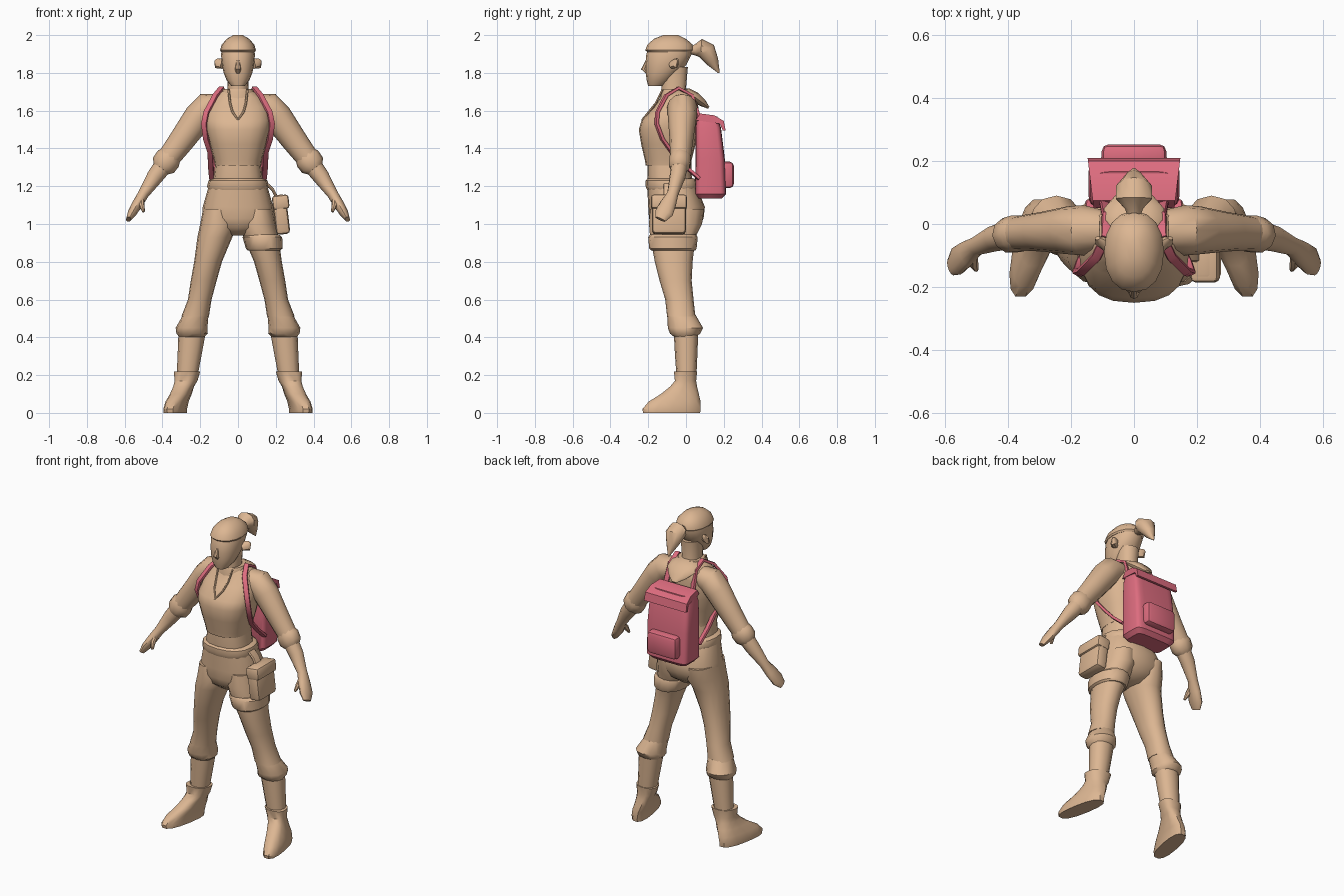
import bpy
import bmesh
import math
from mathutils import Matrix, Vector

start = bpy.data.objects.get("Cube")
if start:
    bpy.data.objects.remove(start, do_unlink=True)


def make_material(name, rgb):
    mat = bpy.data.materials.new(name)
    mat.use_nodes = True
    mat.diffuse_color = (*rgb, 1)
    mat.node_tree.nodes["Principled BSDF"].inputs["Base Color"].default_value = (*rgb, 1)
    return mat


TAN = make_material("tan", (.72, .47, .29))
PINK = make_material("pink", (.72, .15, .21))


def finish(name, bm, mat, angle=40):
    bmesh.ops.recalc_face_normals(bm, faces=bm.faces)
    mesh = bpy.data.meshes.new(name)
    bm.to_mesh(mesh)
    bm.free()
    mesh.materials.append(mat)
    obj = bpy.data.objects.new(name, mesh)
    bpy.context.collection.objects.link(obj)
    bpy.ops.object.select_all(action="DESELECT")
    obj.select_set(True)
    bpy.context.view_layer.objects.active = obj
    bpy.ops.object.shade_smooth_by_angle(angle=math.radians(angle))
    return obj


def skin(name, loops, mat):
    """Join a stack of point loops into a closed surface."""
    bm = bmesh.new()
    rings = [[bm.verts.new(p) for p in loop] for loop in loops]
    n = len(rings[0])
    for low, high in zip(rings, rings[1:]):
        for i in range(n):
            j = (i + 1) % n
            bm.faces.new((low[i], low[j], high[j], high[i]))
    bm.faces.new(rings[0])
    bm.faces.new(rings[-1])
    return finish(name, bm, mat)


def unit_loop(n, power):
    for i in range(n):
        a = 2 * math.pi * i / n
        c, s = math.cos(a), math.sin(a)
        yield (math.copysign(abs(c) ** (2 / power), c),
               math.copysign(abs(s) ** (2 / power), s))


def stack(name, rows, mat=TAN, side=1, n=16, power=2.2, shear=0):
    """Level sections in hundredths: height, min x, max x, front y, back y."""
    loops = []
    for z, x0, x1, y0, y1 in rows:
        loop = []
        for c, s in unit_loop(n, power):
            dy = (y1 - y0) / 2 * s
            x = (x0 + x1) / 2 + (x1 - x0) / 2 * c - shear * dy
            loop.append(Vector((side * x, (y0 + y1) / 2 + dy, z)) / 100)
        loops.append(loop)
    return skin(name, loops, mat)


def body(name, rows, mat=TAN, **kw):
    return stack(name, [(z, -w, w, f, b) for z, w, f, b in rows], mat, **kw)


def tube(name, rows, mat=TAN, side=1, ref=(0, 1, 0), n=12, power=2):
    """Sections square to a path, in hundredths: x, y, z, depth, width along ref."""
    pts = [Vector(r[:3]) for r in rows]
    loops = []
    for i, row in enumerate(rows):
        t = (pts[min(i + 1, len(pts) - 1)] - pts[max(i - 1, 0)]).normalized()
        r = Vector(ref)
        b = (r - t * r.dot(t)).normalized()
        a = t.cross(b)
        loop = [(pts[i] + a * row[3] * c + b * row[4] * s) / 100
                for c, s in unit_loop(n, power)]
        loops.append([Vector((side * p.x, p.y, p.z)) for p in loop])
    return skin(name, loops, mat)


def box(name, centre, size, mat, tilt=0, bevel=.02):
    bm = bmesh.new()
    m = (Matrix.Translation(centre) @ Matrix.Rotation(tilt, 4, "Y")
         @ Matrix.Diagonal((*size, 1)))
    bmesh.ops.create_cube(bm, size=1, matrix=m)
    bmesh.ops.bevel(bm, geom=bm.edges[:], offset=bevel, segments=2,
                    profile=.5, affect="EDGES")
    return finish(name, bm, mat)


# Head, hair and neck
body("head", [(173, 3.5, -20, -12), (176, 6, -20.8, -8), (180, 7.6, -21.3, -4),
              (184, 8.5, -21.5, 0), (190, 9, -21, 3), (194, 8, -19, 3)])
body("hair", [(191, 9, -20.5, 3), (192, 9.5, -21.6, 4), (195, 8.6, -20.4, 3.5),
              (198, 6, -17, 0), (200, 2.5, -12, -4)])
body("neck", [(162, 6.5, -13, 2), (172, 5.5, -13, 0), (183, 6, -13, 1)])
tube("nose", [(0, -20.5, 187, .6, .8), (0, -22, 182, 1.8, 1.6),
              (0, -20.5, 180, .8, 1.2)], ref=(1, 0, 0), n=8)
tube("ponytail", [(0, 2, 192, 2, 2), (0, 5, 192, 3, 3), (0, 8, 193, 5, 6),
                  (0, 11, 191.5, 5, 6), (0, 14, 186, 3.4, 3.5),
                  (0, 17.5, 180, .4, .4)], ref=(1, 0, 0), n=10)

# Torso, collar and hood
body("midriff", [(121, 13.5, -20, 4), (126, 12.8, -20.5, 3), (133, 12, -20.5, 3)],
     power=2.5)
body("shirt", [(131, 12.3, -21.3, 3), (134, 12.8, -21.8, 3), (142, 15, -23.7, 5),
               (150, 17, -25, 6), (155, 17.5, -23.5, 6.5), (162, 16.5, -17, 6.5),
               (167, 13, -13.5, 6), (171, 7.5, -12, 3)], n=20, power=2.5)
body("collar", [(165, 9.5, -14, 4), (170, 8.6, -13.5, 2.5), (171.5, 7.6, -13, 1.5)])
tube("hood", [(0, -3, 170, 2, 7), (0, 1, 169, 2.8, 10), (0, 5, 167, 2.8, 9.5),
              (0, 9, 164, 2, 6), (0, 12, 161.5, .6, 1.5)], ref=(1, 0, 0))

# Trousers and belt
body("belt", [(118, 15.6, -20.6, 6), (120, 16.4, -21.4, 6.5), (123, 15.6, -21.4, 5.5),
              (124, 13.5, -20.5, 4.5)], power=2.4)
body("hips", [(94, 5, -13, 2), (98, 14, -18, 7), (103, 19, -19.6, 9.3),
              (109, 18.7, -20, 10), (119, 15.8, -20.5, 6)], n=20, power=2.4)

LEG = [(108, 3, 18.5, -19, 9.5), (100, .5, 20, -19.6, 8.5), (93, 3, 21.5, -19, 5),
       (80, 8.5, 23.2, -16.5, 3.5), (70, 11.3, 25, -14, 3), (60, 14, 26.5, -11, 4),
       (51, 15.4, 30, -10, 5)]
KNEE = [(52, 15.6, 29, -10, 5), (45, 16.2, 33, -9.6, 9), (42, 16, 32.6, -8.5, 7.5),
        (40, 18, 31, -6, 5)]
SHIN = [(43, 17, 31.5, -6.5, 6.5), (30, 19.4, 32, -5.8, 6), (19, 21.5, 32.5, -5, 5.5)]
BOOT = [(22, 20, 34, -6.5, 6), (17, 21.5, 33.5, -6, 5.5), (14, 23.5, 34, -8.5, 6),
        (10, 25, 35.5, -13.5, 7), (6, 27, 37.5, -20, 8), (2, 28, 38.5, -23.4, 8),
        (0, 28, 38.3, -23, 7.8)]
SLEEVE = [(10, -2, 163, 6, 6.5), (16, -2, 162, 7.8, 8), (21, -2, 156.5, 7.8, 7.6),
          (30, -2.5, 144, 6.8, 6.2), (37.5, -3, 134, 5.9, 5.4)]
CUFF = [(35, -3, 137, 5.6, 5), (37, -3, 134.5, 7, 6), (39.5, -3.6, 131, 6.8, 5.8),
        (41, -4, 129, 4.6, 4.4)]
FOREARM = [(38, -3.2, 133, 5, 4.6), (44, -4.5, 125, 4.4, 4.2), (50, -7, 116, 2.9, 3),
           (53, -9.3, 111, 2.8, 4.2), (56, -11.6, 106, 2.4, 4.8),
           (58, -13.6, 102.5, 1.3, 3)]
THUMB = [(51, -9, 114, 1.5, 1.6), (51, -12.5, 110, 1.6, 1.7), (50, -14.5, 106.5, .7, .8)]
STRAP = [(9.5, 7, 156), (8.7, 3, 168), (8.8, -4, 172), (12, -10.5, 168),
         (16.8, -15.2, 159), (18, -15.5, 153), (17, -12.5, 145), (14.6, -7.5, 138),
         (14.4, -1, 131), (13.8, 7, 124)]
EAR = [(8, -7.5, 184, 2, 2), (10.2, -5.5, 185, 3.2, 1.8), (11.6, -4.5, 187, 1, .6)]

# Limbs, ears and shoulder straps on both sides
for label, side in (("left_", 1), ("right_", -1)):
    stack(label + "trouser_leg", LEG, side=side)
    stack(label + "knee_cuff", KNEE, side=side, n=12)
    stack(label + "shin", SHIN, side=side, n=12)
    stack(label + "boot", BOOT, side=side, n=14, power=2.5, shear=.18)
    tube(label + "sleeve", SLEEVE, side=side)
    tube(label + "sleeve_cuff", CUFF, side=side, n=10)
    tube(label + "forearm_and_hand", FOREARM, side=side)
    tube(label + "thumb", THUMB, side=side, n=8)
    tube(label + "ear", EAR, side=side, n=8)
    tube(label + "neckline", [(5, -12.5, 171, .6, .6), (4.2, -16, 164, .6, .6),
                              (3, -19.5, 159.5, .6, .6), (0, -23.3, 155, .5, .5)],
         side=side, n=6)
    tube(label + "shoulder_strap", [(*p, .9, 1.6) for p in STRAP], PINK, side,
         ref=(1, .4, 0), n=8, power=4)

# Thigh pouch
box("thigh_pouch", (.228, -.09, 1.05), (.075, .18, .21), TAN, tilt=-.12)
box("pouch_flap", (.226, -.09, 1.115), (.088, .19, .075), TAN, tilt=-.12, bevel=.015)
tube("pouch_hanger", [(15.5, -9, 121, .8, 3), (18.5, -9, 118, .8, 3),
                      (21, -9, 113, .8, 3)], n=8, power=4)
stack("thigh_band", [(86, 5, 22.4, -18.5, 5), (87, 4.2, 23.6, -19.5, 5.6),
                     (93, 2.4, 23.4, -20, 6.2), (94.5, 3.4, 21.6, -19, 5.4)])

# Backpack with pocket and overhanging flap
body("backpack", [(113.5, 12, 6.5, 19), (116, 14.3, 4.8, 21.3), (135, 14.5, 5, 20.5),
                  (151, 14, 5, 18.5), (157, 12.5, 6, 16.5)], PINK, n=24, power=6)
box("backpack_pocket", (0, .213, 1.26), (.205, .08, .14), PINK, bevel=.022)
flap = bmesh.new()
profile = [(5, 155), (7.5, 158.5), (15, 157.5), (20, 154.5), (21, 149.5), (19.5, 149.5),
           (18, 153)]
edges = [[flap.verts.new((s * (.122 + .0012 * y), y / 100, z / 100)) for y, z in profile]
         for s in (-1, 1)]
for i in range(len(profile)):
    j = (i + 1) % len(profile)
    flap.faces.new((edges[0][i], edges[0][j], edges[1][j], edges[1][i]))
for edge in edges:
    flap.faces.new(edge)
finish("backpack_flap", flap, PINK)
